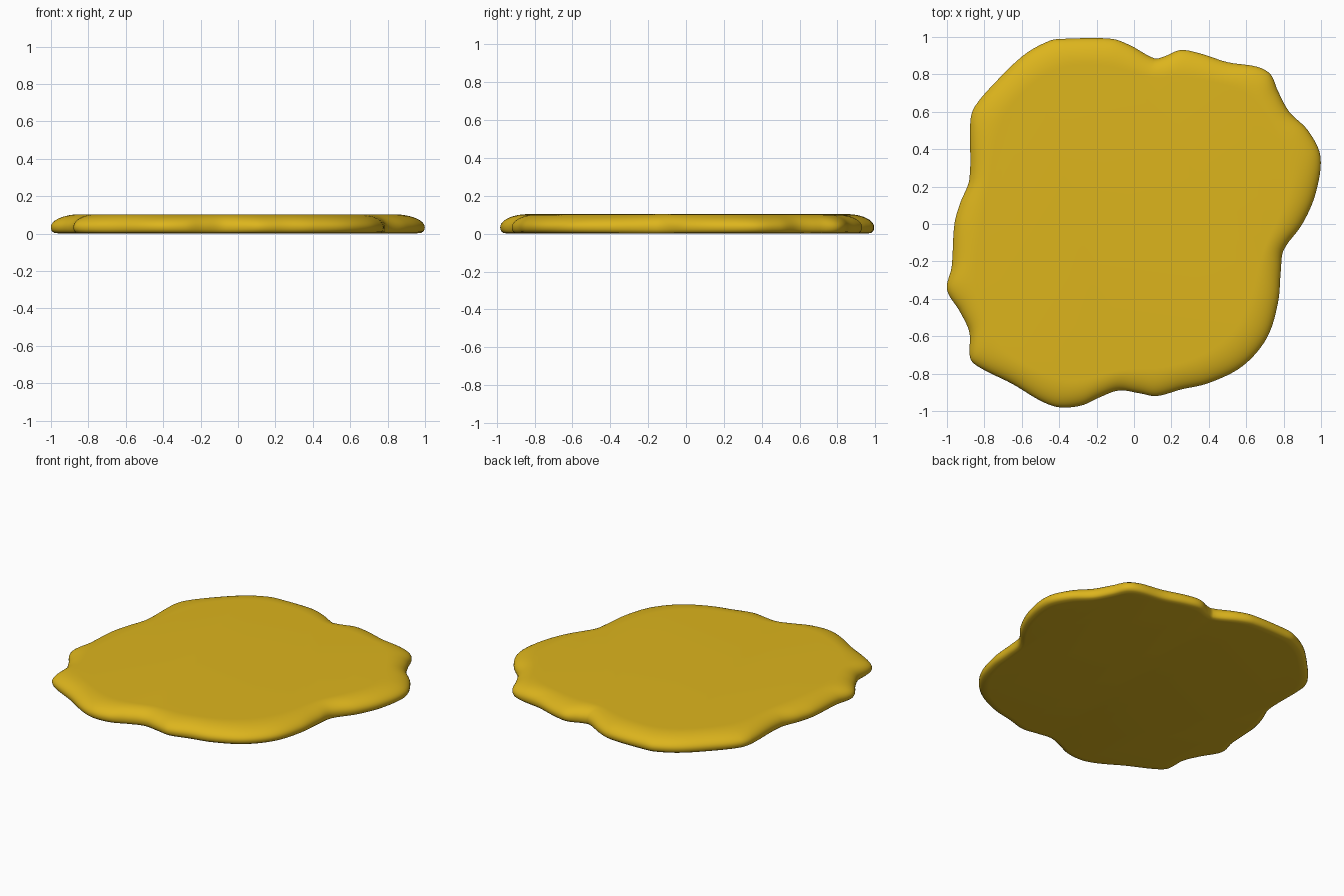
import bpy, bmesh, math
from mathutils import Vector

if "Cube" in bpy.data.objects:
    bpy.data.objects.remove(bpy.data.objects["Cube"])

# Irregular puddle outline, traced clockwise from the right tip
OUTLINE = [(.997,.36),(.97,.16),(.90,0),(.80,-.14),(.785,-.25),(.77,-.42),(.71,-.61),
    (.58,-.76),(.40,-.85),(.25,-.885),(.12,-.92),(.03,-.905),(-.08,-.89),(-.18,-.925),
    (-.28,-.97),(-.40,-.98),(-.50,-.945),(-.65,-.855),(-.82,-.77),(-.875,-.72),
    (-.88,-.58),(-.93,-.47),(-1,-.35),(-.975,-.23),(-.96,0),(-.93,.11),(-.88,.24),
    (-.875,.55),(-.85,.63),(-.72,.78),(-.58,.91),(-.45,.98),(-.38,.99),(-.12,.99),
    (-.02,.955),(.11,.885),(.16,.895),(.25,.93),(.36,.91),(.50,.865),(.66,.84),
    (.73,.80),(.77,.71),(.83,.60),(.93,.50)]


def smooth_loop(pts, steps):
    """Closed Catmull-Rom spline with spacing-aware tangents."""
    n, out = len(pts), []
    for i in range(n):
        p = [Vector(pts[(i + k) % n]) for k in (-1, 0, 1, 2)]
        d = [(p[k + 1] - p[k]).length for k in range(3)]
        m1 = (p[2] - p[0]) / (d[0] + d[1]) * d[1]
        m2 = (p[3] - p[1]) / (d[1] + d[2]) * d[1]
        for s in range(steps):
            t = s / steps
            out.append(p[1] * (2*t**3 - 3*t**2 + 1) + m1 * (t**3 - 2*t**2 + t)
                       + p[2] * (3*t**2 - 2*t**3) + m2 * (t**3 - t**2))
    return out


outer = smooth_loop(OUTLINE, 6)

# Softer, shrunken outline where the rounded rim meets the flat top
inner = outer[:]
n = len(inner)
for _ in range(90):
    inner = [(inner[i - 1] + inner[i] * 2 + inner[(i + 1) % n]) / 4 for i in range(n)]
inner = [p * (1 - .13 / p.length) for p in inner]

# Rim profile: (amount inward, height), from underside to top
profile = [(.35, 0), (.12, .003), (.04, .012), (.008, .023)]
for k in range(13):
    a = math.radians(90 * k / 12)
    profile.append((1 - math.cos(a), .034 + .069 * math.sin(a)))

bm = bmesh.new()
rings = [[bm.verts.new((*o.lerp(i, t), z)) for o, i in zip(outer, inner)] for t, z in profile]
for a, b in zip(rings, rings[1:]):
    for j in range(n):
        k = (j + 1) % n
        bm.faces.new((a[j], a[k], b[k], b[j]))
bm.faces.new(rings[0])
bm.faces.new(rings[-1])
bmesh.ops.recalc_face_normals(bm, faces=bm.faces)
mesh = bpy.data.meshes.new("puddle")
bm.to_mesh(mesh)
bm.free()
puddle = bpy.data.objects.new("puddle", mesh)
bpy.context.collection.objects.link(puddle)
for f in mesh.polygons:
    f.use_smooth = True

# Golden yellow material
mat = bpy.data.materials.new("golden_yellow")
mat.diffuse_color = (.72, .46, .012, 1)
mat.use_nodes = True
mat.node_tree.nodes["Principled BSDF"].inputs["Base Color"].default_value = mat.diffuse_color
mesh.materials.append(mat)
